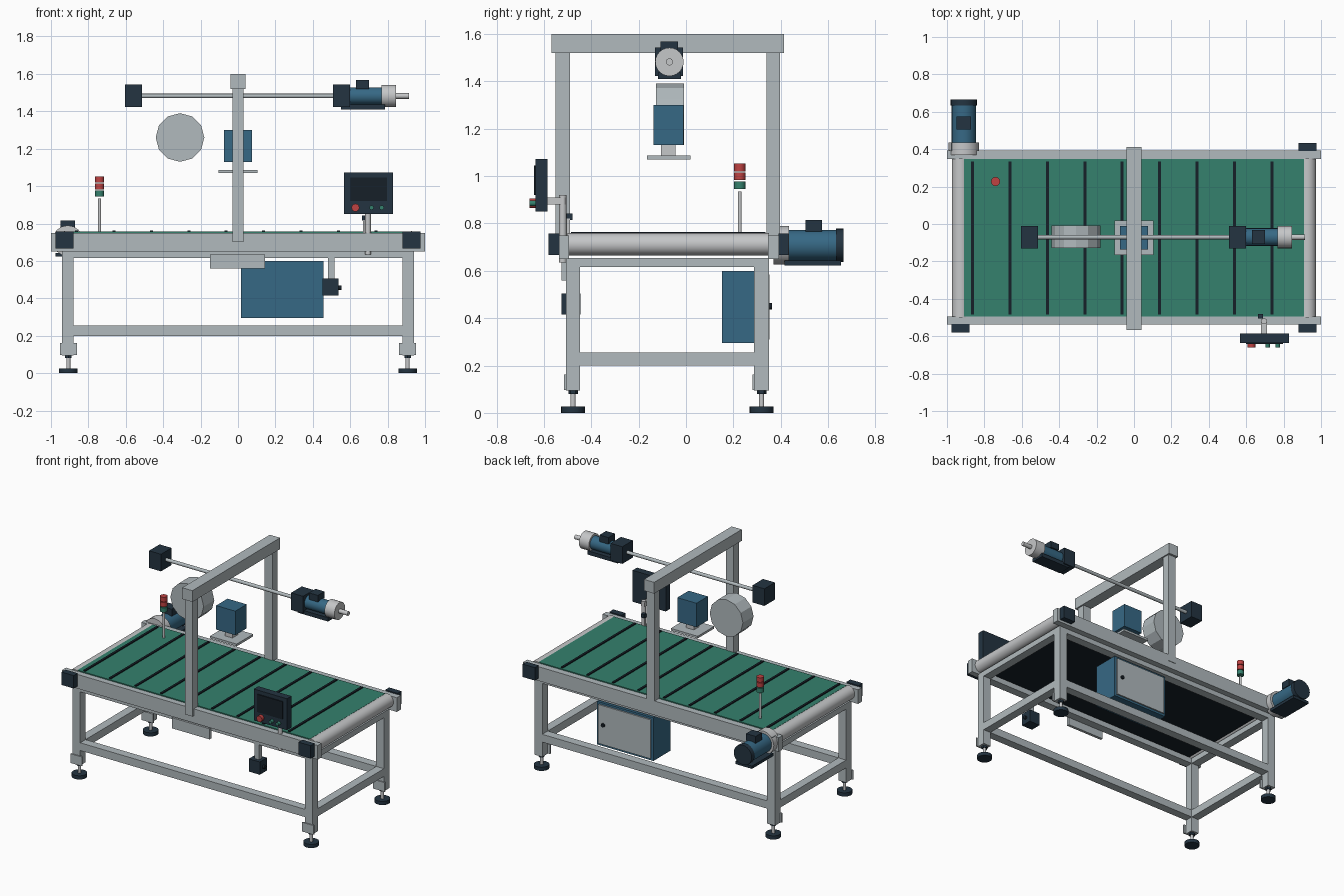
import bpy, math
from mathutils import Vector

if "Cube" in bpy.data.objects:
    bpy.data.objects.remove(bpy.data.objects["Cube"])


def mat(name, rgb):
    m = bpy.data.materials.new(name)
    m.diffuse_color = (*rgb, 1)
    m.use_nodes = True
    m.node_tree.nodes["Principled BSDF"].inputs["Base Color"].default_value = m.diffuse_color
    return m


FRAME = mat("frame grey", (0.44, 0.49, 0.51))
STEEL = mat("light steel", (0.56, 0.57, 0.58))
BLUE = mat("machine blue", (0.037, 0.14, 0.235))
GREEN = mat("belt green", (0.035, 0.22, 0.155))
DARK = mat("dark navy", (0.017, 0.034, 0.053))
BLACK = mat("near black", (0.008, 0.014, 0.021))
RED = mat("signal red", (0.52, 0.055, 0.055))


def box(name, x, y, z, m, bevel=0):
    """Box from (min, max) ranges."""
    bpy.ops.mesh.primitive_cube_add(size=1, location=[(r[0] + r[1]) / 2 for r in (x, y, z)])
    o = bpy.context.object
    o.name = name
    o.scale = [r[1] - r[0] for r in (x, y, z)]
    bpy.ops.object.transform_apply(location=False, rotation=False)
    o.data.materials.append(m)
    if bevel:
        b = o.modifiers.new("edge", "BEVEL")
        b.width, b.segments = bevel, 1
    return o


def rod(name, a, b, r, m, n=24, smooth=True):
    """Cylinder from point a to point b."""
    a, b = Vector(a), Vector(b)
    d = b - a
    bpy.ops.mesh.primitive_cylinder_add(vertices=n, radius=r, depth=d.length, location=(a + b) / 2)
    o = bpy.context.object
    o.name = name
    o.rotation_euler = d.to_track_quat('Z', 'Y').to_euler()
    o.data.materials.append(m)
    if smooth:
        bpy.ops.object.shade_smooth_by_angle(angle=math.radians(32))
    return o


YC = -0.07                       # centre line of the conveyor
LEG_Y = {"front": (-0.507, -0.447), "back": (0.288, 0.35)}
RAIL_Y = {"front": (-0.537, -0.495), "back": (0.347, 0.393)}
BLOCK_Y = {"front": (-0.58, -0.535), "back": (0.39, 0.433)}
POST_Y = {"front": (-0.55, -0.49), "back": (0.34, 0.397)}

# Long sides: rails, frame beams, gantry posts
for side in ("front", "back"):
    box(side + "_rail", (-1, 1), RAIL_Y[side], (0.65, 0.75), FRAME)
    box(side + "_upper_beam", (-0.94, 0.94), LEG_Y[side], (0.615, 0.655), FRAME)
    box(side + "_lower_beam", (-0.88, 0.88), LEG_Y[side], (0.2, 0.255), FRAME)
    box(side + "_gantry_post", (-0.03, 0.03), POST_Y[side], (0.70, 1.525), FRAME)

# Ends: rollers, bearing blocks, legs, levelling feet
for end, s in (("left", -1), ("right", 1)):
    rod(end + "_roller", (s * 0.927, -0.5, 0.712), (s * 0.927, 0.35, 0.712), 0.047, STEEL, 32)
    lx = sorted((s * 0.88, s * 0.94))
    box(end + "_upper_cross_beam", lx, (-0.45, 0.29), (0.615, 0.655), FRAME)
    box(end + "_lower_cross_beam", lx, (-0.45, 0.29), (0.2, 0.255), FRAME)
    for side in ("front", "back"):
        tag = end + "_" + side
        y0, y1 = LEG_Y[side]
        fx, fy = s * 0.907, (y0 + y1) / 2
        box(tag + "_leg", lx, (y0, y1), (0.095, 0.62), FRAME)
        box(tag + "_foot_bracket", (fx - 0.045, fx + 0.045), (y0 - 0.008, y0 + 0.002), (0.097, 0.162), FRAME)
        rod(tag + "_foot_stem", (fx, fy, 0.02), (fx, fy, 0.1), 0.011, STEEL, 16)
        rod(tag + "_foot_nut", (fx, fy, 0.08), (fx, fy, 0.095), 0.02, DARK, 6, False)
        rod(tag + "_foot_pad", (fx, fy, 0), (fx, fy, 0.026), 0.05, DARK)
        box(tag + "_bearing_block", sorted((s * 0.88, s * 0.975)), BLOCK_Y[side], (0.667, 0.758), DARK)

# Belt with cleats over a dark slider bed
box("belt", (-0.91, 0.91), (-0.495, 0.347), (0.74, 0.757), GREEN)
box("slider_bed", (-0.87, 0.87), (-0.495, 0.347), (0.665, 0.74), BLACK)
for i in range(9):
    x = -0.863 + i * 0.2
    box("belt_cleat", (x - 0.008, x + 0.008), (-0.485, 0.335), (0.755, 0.764), BLACK)

# Gantry beam
box("gantry_beam", (-0.04, 0.04), (-0.567, 0.413), (1.52, 1.6), FRAME)

# Overhead shaft with end blocks and motor
rod("overhead_shaft", (-0.52, YC, 1.482), (0.52, YC, 1.482), 0.012, FRAME, 16)
box("shaft_block_left", (-0.605, -0.512), (-0.13, -0.012), (1.422, 1.543), DARK)
box("shaft_block_right", (0.507, 0.6), (-0.13, -0.012), (1.422, 1.543), DARK)
rod("overhead_motor", (0.6, YC, 1.482), (0.77, YC, 1.482), 0.046, BLUE)
rod("overhead_motor_flange", (0.768, YC, 1.482), (0.845, YC, 1.482), 0.06, STEEL)
rod("overhead_motor_shaft", (0.84, YC, 1.482), (0.915, YC, 1.482), 0.015, STEEL, 16)
box("overhead_motor_terminal", (0.63, 0.7), (-0.107, -0.033), (1.52, 1.567), DARK)
box("overhead_motor_base", (0.55, 0.787), (-0.118, -0.022), (1.41, 1.437), DARK)

# Reel
rod("reel", (-0.31, -0.127, 1.26), (-0.31, -0.008, 1.26), 0.13, FRAME, 12, False)

# Applicator head
box("head_body", (-0.075, 0.075), (-0.137, -0.01), (1.13, 1.3), BLUE)
box("head_neck", (-0.03, 0.03), (-0.105, -0.045), (1.083, 1.132), STEEL)
box("head_plate", (-0.105, 0.105), (-0.165, 0.02), (1.07, 1.086), FRAME)

# Belt drive motor at the back left
MX, MZ = -0.91, 0.708
rod("drive_flange", (MX, 0.37, MZ), (MX, 0.435, MZ), 0.082, STEEL, 16)
rod("drive_motor", (MX, 0.43, MZ), (MX, 0.64, MZ), 0.065, BLUE)
rod("drive_fan_cover", (MX, 0.633, MZ), (MX, 0.665, MZ), 0.07, DARK)
box("drive_terminal", (MX - 0.038, MX + 0.038), (0.505, 0.575), (0.765, 0.815), DARK)
box("drive_base", (MX - 0.065, MX + 0.065), (0.415, 0.655), (0.623, 0.643), DARK)

# Signal tower
TX, TY = -0.74, 0.227
rod("tower_pole", (TX, TY, 0.75), (TX, TY, 0.935), 0.008, STEEL, 16)
for z, m in ((0.945, GREEN), (0.983, RED), (1.02, RED)):
    rod("tower_lamp", (TX, TY, z), (TX, TY, z + 0.032), 0.024, m)

# Operator panel on its post
box("panel_housing", (0.568, 0.828), (-0.635, -0.585), (0.85, 1.072), DARK)
box("panel_screen", (0.6, 0.796), (-0.642, -0.634), (0.92, 1.045), BLACK)
for x, r, m in ((0.628, 0.021, RED), (0.714, 0.012, GREEN), (0.768, 0.012, GREEN)):
    rod("panel_button", (x, -0.634, 0.885), (x, -0.66, 0.885), r, m, 16)
rod("panel_post", (0.695, -0.52, 0.635), (0.695, -0.52, 0.92), 0.016, STEEL, 16)
box("panel_arm", (0.68, 0.71), (-0.59, -0.51), (0.88, 0.91), STEEL)

# Small belt sensor beside the post
box("sensor_bracket", (0.668, 0.69), (-0.505, -0.49), (0.75, 0.82), STEEL)
box("sensor_head", (0.663, 0.69), (-0.505, -0.48), (0.815, 0.842), DARK)

# Hanging control box below the front rail
box("control_hanger", (0.48, 0.515), (-0.5, -0.47), (0.5, 0.62), FRAME)
box("control_box", (0.452, 0.538), (-0.525, -0.445), (0.415, 0.505), DARK)
rod("control_knob", (0.535, -0.485, 0.457), (0.553, -0.485, 0.457), 0.012, BLACK, 12)

# Front plate and electrical cabinet
box("front_plate", (-0.15, 0.145), (-0.525, -0.505), (0.56, 0.635), FRAME)
box("cabinet", (0.015, 0.457), (0.152, 0.343), (0.295, 0.6), BLUE)
box("cabinet_door", (0.032, 0.44), (0.342, 0.353), (0.31, 0.585), FRAME)
rod("cabinet_latch", (0.4, 0.35, 0.45), (0.4, 0.364, 0.45), 0.013, BLACK, 12)
